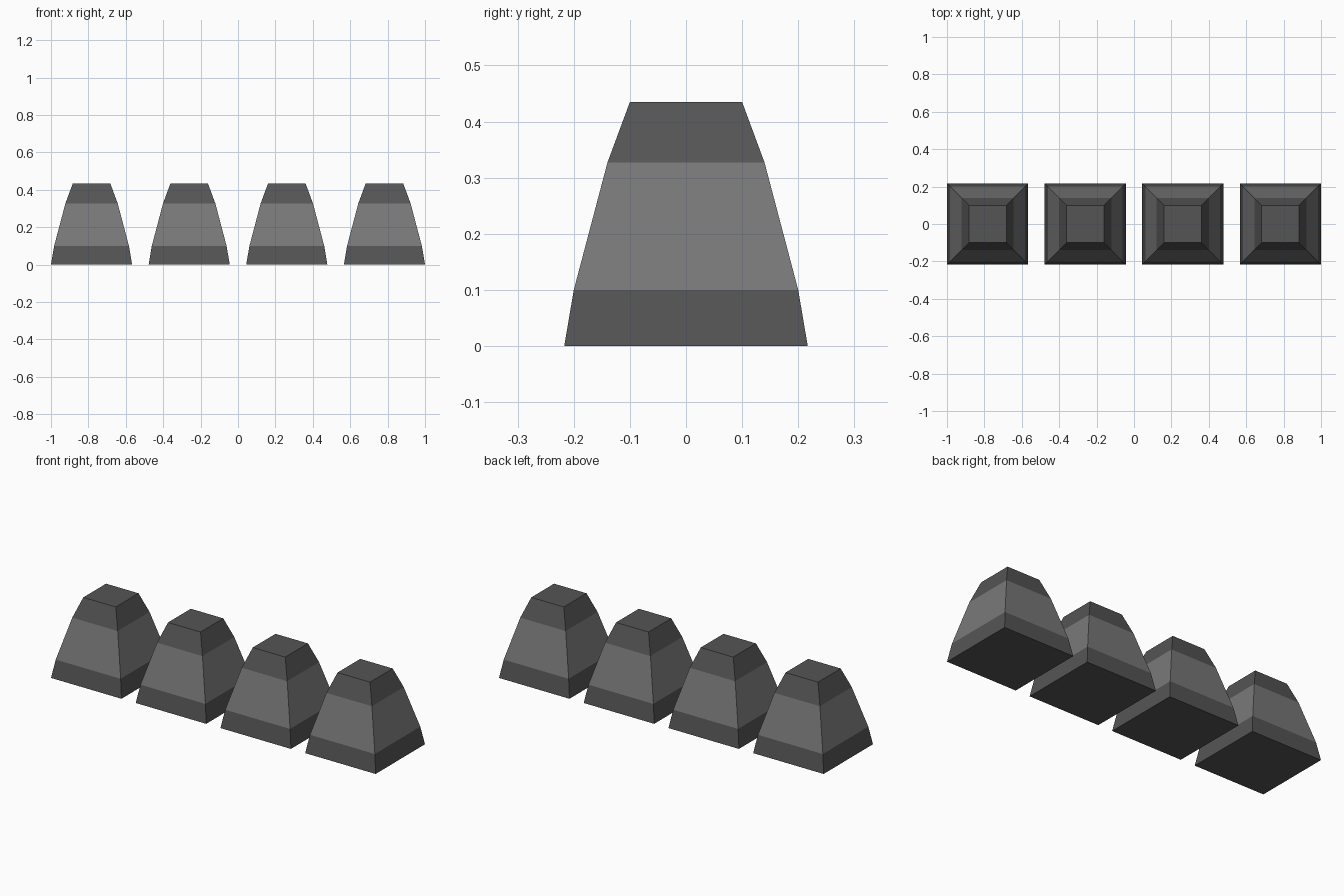
import bpy, bmesh

if "Cube" in bpy.data.objects:
    bpy.data.objects.remove(bpy.data.objects["Cube"])

def material(name, v):
    m = bpy.data.materials.new(name)
    m.diffuse_color = (v, v, v, 1)
    m.use_nodes = True
    m.node_tree.nodes["Principled BSDF"].inputs["Base Color"].default_value = m.diffuse_color
    return m

dark = material("dark_grey", 0.09)
mid = material("mid_grey", 0.19)

# Tapered profile: (half width, height)
PROFILE = [(0.217, 0.0), (0.2, 0.1), (0.14, 0.327), (0.1, 0.435)]

def tapered_block(name, x):
    bm = bmesh.new()
    rings = [[bm.verts.new((sx * w, sy * w, z))
              for sx, sy in ((-1, -1), (1, -1), (1, 1), (-1, 1))]
             for w, z in PROFILE]
    # Side bands, the middle one lighter
    for level, (a, b) in enumerate(zip(rings, rings[1:])):
        for i in range(4):
            j = (i + 1) % 4
            f = bm.faces.new((a[i], a[j], b[j], b[i]))
            f.material_index = 1 if level == 1 else 0
    # Base and top caps
    bm.faces.new(rings[0][::-1])
    bm.faces.new(rings[-1])
    me = bpy.data.meshes.new(name)
    bm.to_mesh(me)
    bm.free()
    me.materials.append(dark)
    me.materials.append(mid)
    ob = bpy.data.objects.new(name, me)
    ob.location.x = x
    bpy.context.collection.objects.link(ob)

# Row of four evenly spaced blocks
for n in range(4):
    tapered_block(f"tapered_block_{n + 1}", (n - 1.5) * 0.522)
